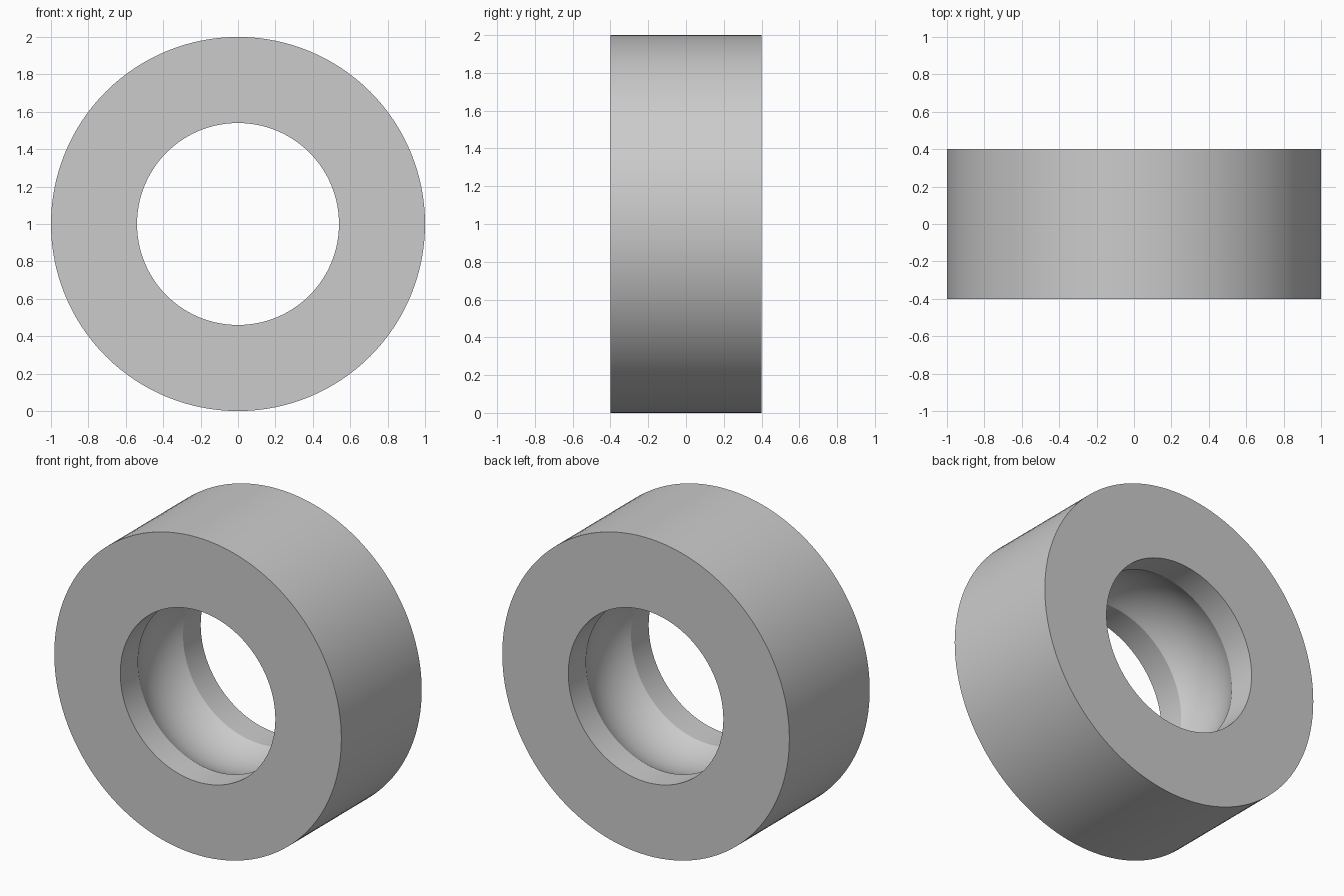
import bpy
import bmesh
import math
from mathutils import Vector

cube = bpy.data.objects.get("Cube")
if cube:
    bpy.data.objects.remove(cube, do_unlink=True)

OUTER, INNER, HALF = 1.0, 0.54, 0.40     # ring radii and half depth
GROOVE_HALF = 0.225                      # half width of the inner race
EDGE_SLOPE = math.radians(30)            # slope of the race at its rims
SEGMENTS, ARC_STEPS = 128, 16

# Plain grey metal
steel = bpy.data.materials.new("grey_steel")
steel.use_nodes = True
colour = (0.6, 0.6, 0.6, 1.0)
steel.diffuse_color = colour
steel.node_tree.nodes["Principled BSDF"].inputs["Base Color"].default_value = colour

# Cross-section as (radius, y): square outside, curved race inside
arc_radius = GROOVE_HALF / math.sin(EDGE_SLOPE)
arc_centre = INNER - arc_radius * math.cos(EDGE_SLOPE)
profile = [(INNER, -HALF), (OUTER, -HALF), (OUTER, HALF), (INNER, HALF)]
for i in range(ARC_STEPS + 1):
    a = EDGE_SLOPE * (1 - 2 * i / ARC_STEPS)
    profile.append((arc_centre + arc_radius * math.cos(a), arc_radius * math.sin(a)))

# Spin the closed section around the y axis
bm = bmesh.new()
verts = [bm.verts.new((r, y, 0)) for r, y in profile]
edges = [bm.edges.new((v, verts[(i + 1) % len(verts)])) for i, v in enumerate(verts)]
bmesh.ops.spin(bm, geom=verts + edges, cent=(0, 0, 0), axis=(0, 1, 0),
               angle=math.tau, steps=SEGMENTS, use_merge=False)
bmesh.ops.remove_doubles(bm, verts=bm.verts, dist=1e-4)
bmesh.ops.translate(bm, verts=bm.verts, vec=Vector((0, 0, OUTER)))
bmesh.ops.recalc_face_normals(bm, faces=bm.faces)

mesh = bpy.data.meshes.new("bearing_outer_ring")
bm.to_mesh(mesh)
bm.free()
mesh.materials.append(steel)

ring = bpy.data.objects.new("bearing_outer_ring", mesh)
bpy.context.collection.objects.link(ring)
bpy.ops.object.select_all(action='DESELECT')
ring.select_set(True)
bpy.context.view_layer.objects.active = ring
bpy.ops.object.shade_smooth_by_angle(angle=math.radians(20))
